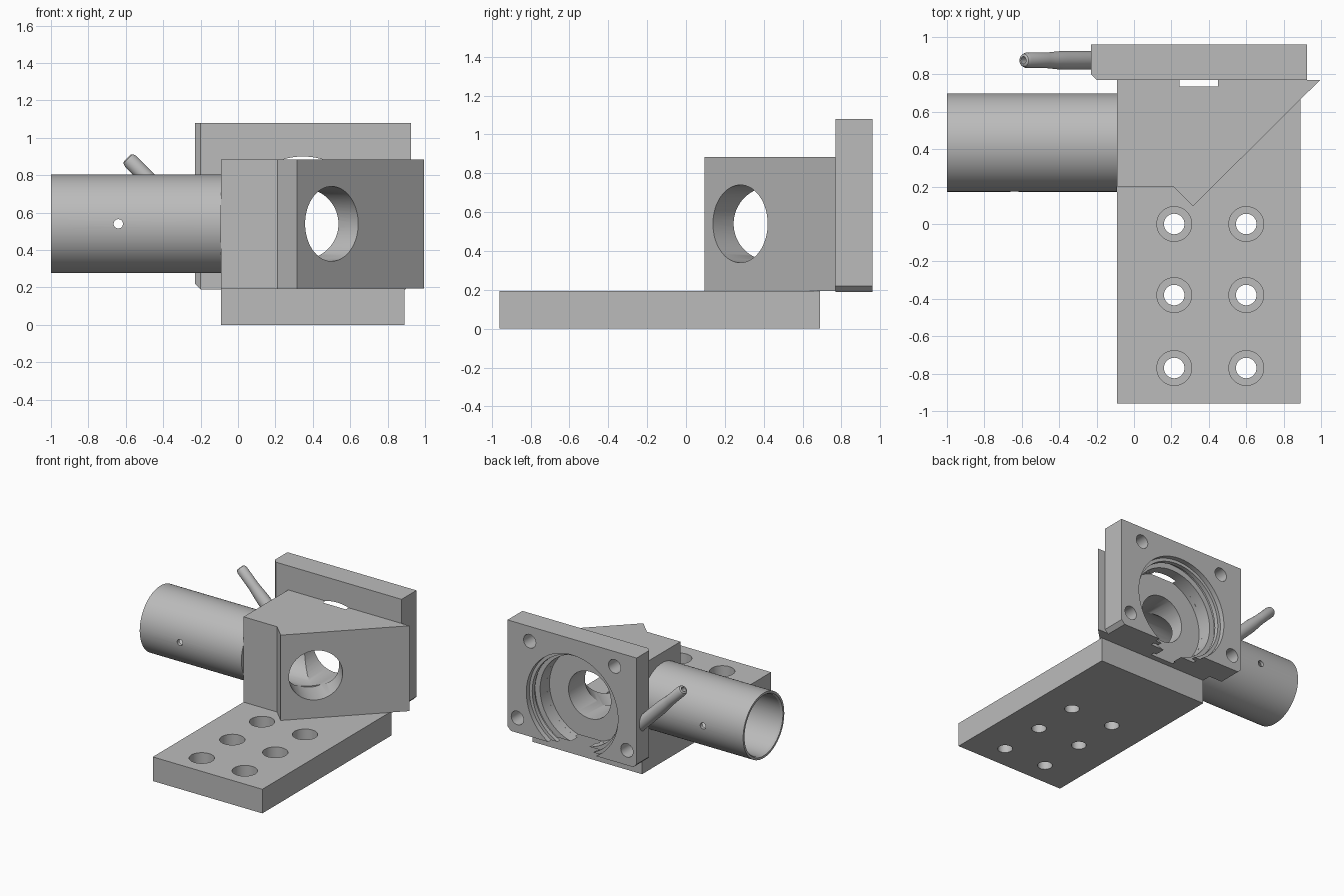
import bpy
import bmesh
import math
from mathutils import Vector

old = bpy.data.objects.get("Cube")
if old:
    bpy.data.objects.remove(old, do_unlink=True)

grey = bpy.data.materials.new("machined grey")
grey.use_nodes = True
COLOUR = (0.5, 0.5, 0.5, 1)
grey.diffuse_color = COLOUR
grey.node_tree.nodes["Principled BSDF"].inputs["Base Color"].default_value = COLOUR


def finish(name, bm):
    bmesh.ops.recalc_face_normals(bm, faces=bm.faces)
    mesh = bpy.data.meshes.new(name)
    bm.to_mesh(mesh)
    bm.free()
    mesh.materials.append(grey)
    obj = bpy.data.objects.new(name, mesh)
    bpy.context.collection.objects.link(obj)
    return obj


def prism(name, outline, z0, z1):
    """Extrude an xy outline from z0 up to z1."""
    bm = bmesh.new()
    face = bm.faces.new([bm.verts.new((x, y, z0)) for x, y in outline])
    up = bmesh.ops.extrude_face_region(bm, geom=[face])["geom"]
    moved = [v for v in up if isinstance(v, bmesh.types.BMVert)]
    bmesh.ops.translate(bm, verts=moved, vec=(0, 0, z1 - z0))
    return finish(name, bm)


def lathe(name, profile, origin, axis, closed=False, steps=64):
    """Turn a (radius, distance) profile about an axis; open ends are capped."""
    bm = bmesh.new()
    turn = Vector(axis).to_track_quat('Z', 'Y')
    rings = []
    for r, h in profile:
        ring = []
        for i in range(steps):
            a = math.tau * i / steps
            p = Vector((r * math.cos(a), r * math.sin(a), h))
            ring.append(bm.verts.new(turn @ p + Vector(origin)))
        rings.append(ring)
    pairs = list(zip(rings, rings[1:]))
    if closed:
        pairs.append((rings[-1], rings[0]))
    else:
        bm.faces.new(rings[0])
        bm.faces.new(rings[-1])
    for a, b in pairs:
        for i in range(steps):
            j = (i + 1) % steps
            bm.faces.new((a[i], a[j], b[j], b[i]))
    return finish(name, bm)


def activate(obj):
    bpy.ops.object.select_all(action='DESELECT')
    obj.select_set(True)
    bpy.context.view_layer.objects.active = obj


def cut(obj, *cutters):
    for cutter in cutters:
        activate(obj)
        mod = obj.modifiers.new("cut", 'BOOLEAN')
        mod.operation = 'DIFFERENCE'
        mod.solver = 'EXACT'
        mod.object = cutter
        bpy.ops.object.modifier_apply(modifier=mod.name)
        bpy.data.objects.remove(cutter, do_unlink=True)


# Shared bore axes: the two beam paths meet at (CX, CY, CZ)
CX, CY, CZ = 0.347, 0.435, 0.54
BASE_TOP = 0.195
BACK = 0.96

# Base plate with counterbored screw holes
base = prism("base_plate", [(-0.09, -0.96), (0.89, -0.96), (0.89, 0.69), (-0.09, 0.69)],
             0, BASE_TOP)
screw = [(0.055, -0.05), (0.055, 0.09), (0.093, 0.09), (0.093, 0.25)]
for x in (0.215, 0.6):
    for y in (0, -0.38, -0.77):
        cut(base, lathe("screw_cutter", screw, (x, y, 0), (0, 0, 1), steps=40))

# Elbow block with an angled mirror face
block = prism("mirror_block", [(-0.09, 0.2), (0.21, 0.2), (0.315, 0.095),
                               (0.995, 0.77), (-0.09, 0.77)], BASE_TOP, 0.885)
cut(block,
    lathe("mirror_bore", [(0.2, -0.05), (0.2, 0.225)], (0.5, 0.28, CZ), (-1, 1, 0)),
    lathe("tube_bore", [(0.19, 0), (0.19, 0.6)], (CX, CY, CZ), (-1, 0, 0)),
    lathe("plate_bore", [(0.19, 0), (0.19, 0.6)], (CX, CY, CZ), (0, 1, 0)),
    lathe("floor_recess", [(0.36, 0), (0.36, 0.2)], (CX, 0.735, CZ), (0, 1, 0)))

# Back plate: chamfered side edge and lower corners
plate = prism("back_plate", [(-0.2, 0.77), (0.925, 0.77), (0.925, BACK),
                             (-0.23, BACK), (-0.23, 0.8)], 0.19, 1.08)
for x, side in ((-0.23, 1), (0.925, -1)):
    bm = bmesh.new()
    corner = [(x - side * 0.03, 0.16), (x + side * 0.06, 0.16), (x - side * 0.03, 0.25)]
    face = bm.faces.new([bm.verts.new((px, 0.7, pz)) for px, pz in corner])
    ext = bmesh.ops.extrude_face_region(bm, geom=[face])["geom"]
    bmesh.ops.translate(bm, vec=(0, 0.35, 0),
                        verts=[v for v in ext if isinstance(v, bmesh.types.BMVert)])
    cut(plate, finish("corner_cutter", bm))

# Stepped seat with a retaining groove, open at the lower edge
seat = [(0.41, -0.05), (0.41, 0.04), (0.385, 0.04), (0.385, 0.075),
        (0.405, 0.075), (0.405, 0.105), (0.36, 0.105), (0.36, 0.25)]
cut(plate, lathe("seat_cutter", seat, (CX, BACK, CZ), (0, -1, 0), steps=96))

# Blind screw holes around the seat
for dx, z in ((0.38, 0.96), (0.49, 0.31)):
    for side in (-1, 1):
        cut(plate, lathe("blind_hole", [(0.055, -0.05), (0.055, 0.13)],
                         (CX + side * dx, BACK, z), (0, -1, 0), steps=32))

# Slanted hose nozzle, with its passage running through to the seat
start, slope = Vector((-0.12, 0.875, 0.42)), (-1, 0, 1)
nozzle = lathe("hose_nozzle", [(0.05, 0), (0.05, 0.38), (0.044, 0.46), (0.041, 0.5),
                               (0.041, 0.645), (0.034, 0.662), (0.026, 0.667)],
               start, slope, steps=32)
passage = [(0.02, -0.25), (0.02, 0.75)]
for part in (nozzle, plate):
    cut(part, lathe("passage_cutter", passage, start, slope, steps=24))

# Beam tube with a cross-drilled pin hole
tube = lathe("beam_tube", [(0.263, 0), (0.263, 0.91), (0.245, 0.91), (0.236, 0.895),
                           (0.236, 0)], (-0.09, CY, CZ), (-1, 0, 0), closed=True, steps=96)
cut(tube, lathe("pin_cutter", [(0.025, -0.5), (0.025, 0.5)], (-0.64, CY, CZ),
                (0, 1, 0), steps=24))

for obj in (base, block, plate, nozzle, tube):
    activate(obj)
    bpy.ops.object.shade_smooth_by_angle(angle=math.radians(25))
